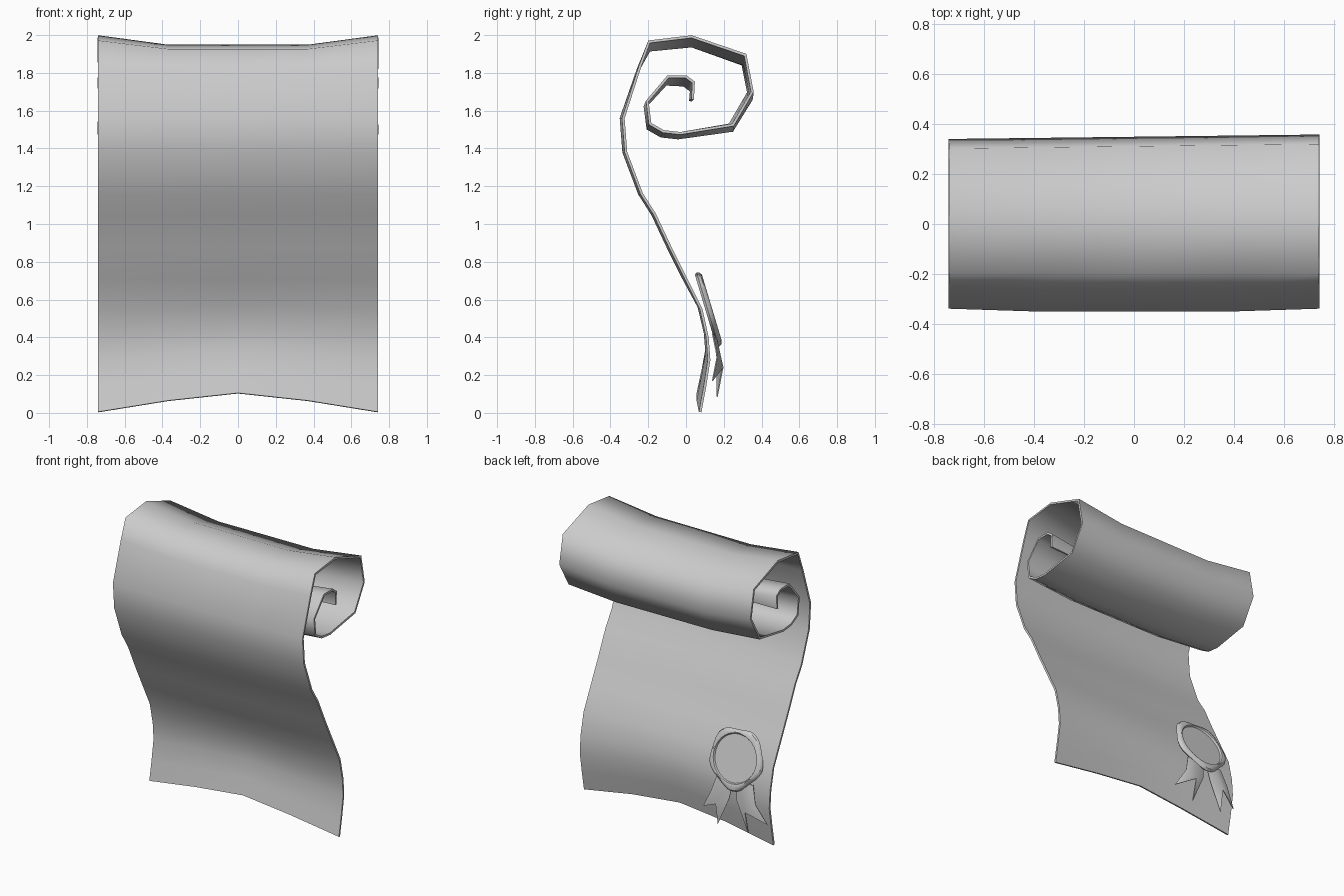
import bpy, bmesh, math
from mathutils import Vector

if "Cube" in bpy.data.objects:
    bpy.data.objects.remove(bpy.data.objects["Cube"])

grey = bpy.data.materials.new("paper_grey")
grey.diffuse_color = (0.6, 0.6, 0.6, 1)
grey.use_nodes = True
grey.node_tree.nodes["Principled BSDF"].inputs["Base Color"].default_value = grey.diffuse_color


def make(name, verts, faces, thickness=0.0, angle=75):
    """Mesh object with outward normals, optional shell thickness, smooth shading."""
    mesh = bpy.data.meshes.new(name)
    mesh.from_pydata([tuple(v) for v in verts], [], faces)
    bm = bmesh.new()
    bm.from_mesh(mesh)
    bmesh.ops.recalc_face_normals(bm, faces=bm.faces)
    bm.to_mesh(mesh)
    bm.free()
    mesh.materials.append(grey)
    ob = bpy.data.objects.new(name, mesh)
    bpy.context.collection.objects.link(ob)
    bpy.ops.object.select_all(action='DESELECT')
    ob.select_set(True)
    bpy.context.view_layer.objects.active = ob
    if thickness:
        mod = ob.modifiers.new("thickness", 'SOLIDIFY')
        mod.thickness = thickness
        mod.offset = 0
        mod.use_even_offset = True
        bpy.ops.object.modifier_apply(modifier=mod.name)
    bpy.ops.object.shade_smooth_by_angle(angle=math.radians(angle))
    return ob


# Sheet: side profile (y, z, lift of the middle) from the bottom edge into the roll
profile = [
    (0.075, 0.004, 0.10), (0.10, 0.14, 0.08), (0.122, 0.28, 0.06), (0.113, 0.40, 0.04),
    (0.08, 0.55, 0.02), (0.00, 0.71, 0), (-0.085, 0.88, 0), (-0.165, 1.05, 0),
    (-0.235, 1.16, 0), (-0.318, 1.38, 0), (-0.332, 1.56, 0), (-0.245, 1.83, -0.02),
    (-0.195, 1.965, -0.045), (0.03, 1.992, -0.05), (0.305, 1.895, -0.05),
    (0.342, 1.70, -0.04), (0.24, 1.525, -0.03), (-0.03, 1.48, -0.025),
    (-0.12, 1.49, -0.025), (-0.19, 1.53, -0.025), (-0.205, 1.65, -0.03),
    (-0.095, 1.78, -0.04), (0.0, 1.78, -0.045), (0.04, 1.75, -0.045), (0.035, 1.66, -0.01),
]
stations = [(-0.742, 0, 0), (-0.37, 0.6, 1), (0, 1, 1), (0.37, 0.6, 1), (0.742, 0, 0)]
verts, faces = [], []
for x, arch, sag in stations:
    for y, z, lift in profile:
        front = -0.012 * sag if z < 1.9 and y < 0.2 else 0
        back = 0.012 * x if y > 0.2 else 0
        verts.append((x, y + front + back, z + lift * (arch if lift > 0 else sag)))
n = len(profile)
for i in range(len(stations) - 1):
    for j in range(n - 1):
        a = i * n + j
        faces.append((a, a + n, a + n + 1, a + 1))
make("scroll_sheet", verts, faces, 0.014)

# Wax seal: wavy flange, raised rim and recessed disc, tilted with the sheet
SEAL_X = -0.475
centre = Vector((SEAL_X, 0.10, 0.555))
down = Vector((0, 0.12, -0.40)).normalized()
side = Vector((1, 0, 0))
normal = Vector((0, 0.40, 0.12)).normalized()
rings = [(0.19, 0.0, 1), (0.203, 0.012, 1), (0.195, 0.028, 1), (0.178, 0.036, 0.6),
         (0.166, 0.034, 0), (0.160, 0.022, 0)]
SEG = 36
verts, faces = [], []
for r, h, wave in rings:
    for k in range(SEG):
        a = math.tau * k / SEG
        rr = r * (1 + wave * (0.05 * math.cos(5 * a + 0.5) + 0.025 * math.cos(3 * a)))
        verts.append(centre + side * rr * math.sin(a) + down * rr * math.cos(a) + normal * h)
for i in range(len(rings) - 1):
    for k in range(SEG):
        k2 = (k + 1) % SEG
        faces.append((i * SEG + k, i * SEG + k2, (i + 1) * SEG + k2, (i + 1) * SEG + k))
faces.append(tuple(range(SEG)))
faces.append(tuple(range((len(rings) - 1) * SEG, len(rings) * SEG)))
make("wax_seal", verts, faces, angle=40)

# Ribbon tails: one forked tail mirrored about the seal
tail = [(0.01, 0.145, 0.42), (0.08, 0.155, 0.42), (0.14, 0.14, 0.42),
        (0.03, 0.165, 0.29), (0.115, 0.195, 0.24), (0.175, 0.165, 0.30),
        (0.12, 0.165, 0.085), (0.25, 0.14, 0.17)]
tail_faces = [(0, 3, 4, 1), (1, 4, 5, 2), (3, 6, 4), (4, 7, 5)]
for name, s in (("ribbon_tail_right", 1), ("ribbon_tail_left", -1)):
    make(name, [(SEAL_X - 0.01 + s * x, y, z) for x, y, z in tail], tail_faces, 0.006, 40)
